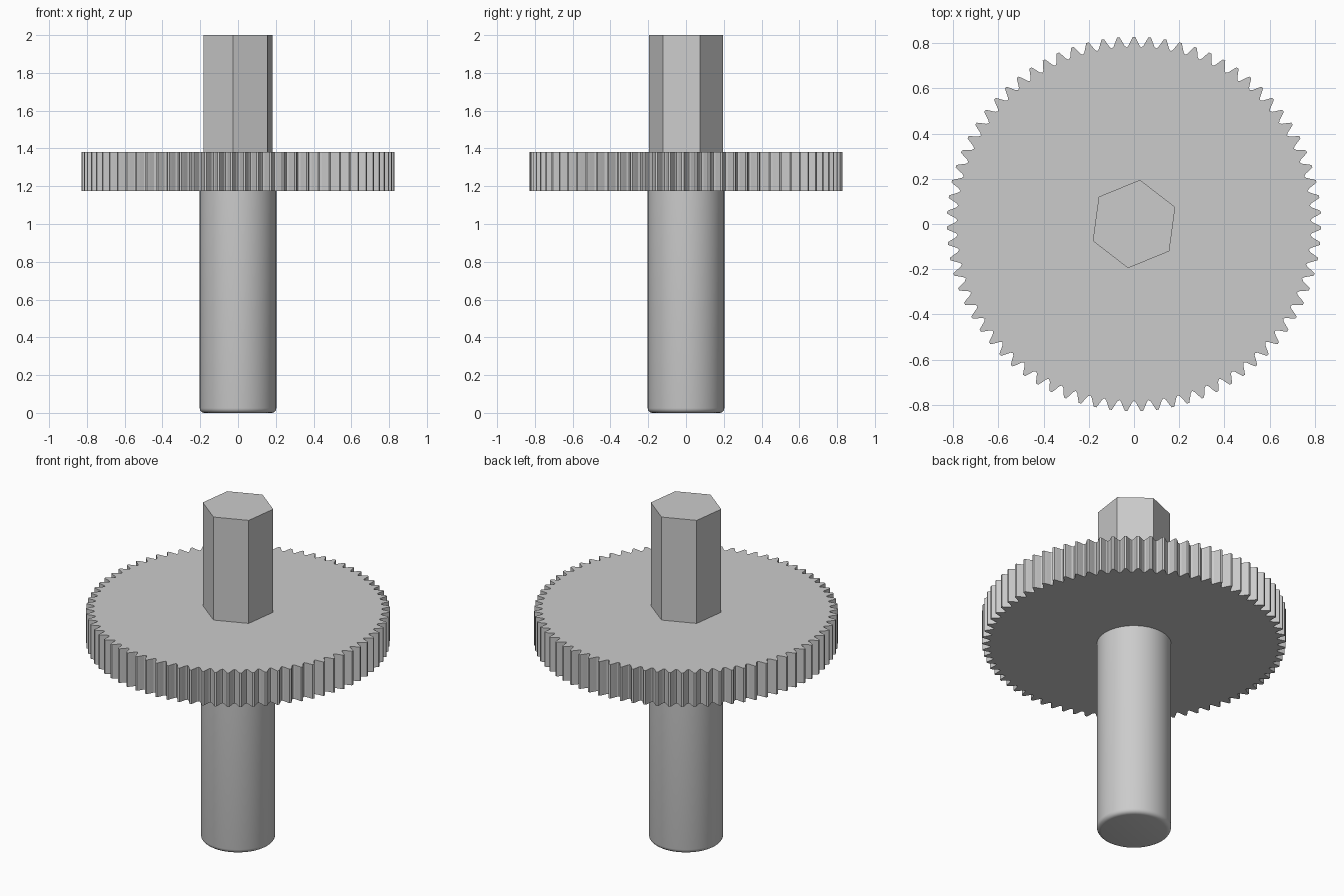
import bpy, bmesh
from math import radians, cos, sin, tau

cube = bpy.data.objects.get("Cube")
if cube:
    bpy.data.objects.remove(cube, do_unlink=True)

# Plain grey metal
COLOUR = (0.6, 0.6, 0.6, 1)
metal = bpy.data.materials.new("grey_metal")
metal.use_nodes = True
metal.diffuse_color = COLOUR
metal.node_tree.nodes["Principled BSDF"].inputs["Base Color"].default_value = COLOUR


def polar(radius, angle):
    return radius * cos(angle), radius * sin(angle)


def make_prism(name, outline, bottom, top):
    """Extrude a closed outline from the bottom height to the top height."""
    bm = bmesh.new()
    base = bm.faces.new([bm.verts.new((x, y, bottom)) for x, y in outline])
    result = bmesh.ops.extrude_face_region(bm, geom=[base], use_keep_orig=True)
    verts = [v for v in result["geom"] if isinstance(v, bmesh.types.BMVert)]
    bmesh.ops.translate(bm, verts=verts, vec=(0, 0, top - bottom))
    bmesh.ops.recalc_face_normals(bm, faces=bm.faces)
    mesh = bpy.data.meshes.new(name)
    bm.to_mesh(mesh)
    bm.free()
    mesh.materials.append(metal)
    obj = bpy.data.objects.new(name, mesh)
    bpy.context.collection.objects.link(obj)
    return obj


def shade(obj, angle):
    bpy.ops.object.select_all(action="DESELECT")
    obj.select_set(True)
    bpy.context.view_layer.objects.active = obj
    bpy.ops.object.shade_smooth_by_angle(angle=radians(angle))


# Round shaft with a softened lower rim
SEGMENTS = 48
shaft = make_prism("shaft", [polar(0.203, tau * i / SEGMENTS) for i in range(SEGMENTS)], 0, 1.2)
bm = bmesh.new()
bm.from_mesh(shaft.data)
rim = [e for e in bm.edges if all(v.co.z < 0.01 for v in e.verts)]
bmesh.ops.bevel(bm, geom=rim, offset=0.025, segments=4, profile=0.5, affect="EDGES")
bm.to_mesh(shaft.data)
bm.free()
shade(shaft, 30)

# Toothed wheel: each tooth is a (fraction of pitch, radius) profile
TEETH = 75
TOOTH = [(-0.5, 0.782), (-0.36, 0.79), (-0.2, 0.812), (-0.08, 0.828),
         (0.08, 0.828), (0.2, 0.812), (0.36, 0.79)]
pitch = tau / TEETH
wheel = [polar(r, tau / 4 + (i + f) * pitch) for i in range(TEETH) for f, r in TOOTH]
make_prism("gear_wheel", wheel, 1.175, 1.38)

# Hexagonal drive end
hexagon = [polar(0.197, radians(22.3) + tau * i / 6) for i in range(6)]
make_prism("hex_drive", hexagon, 1.37, 2.0)
